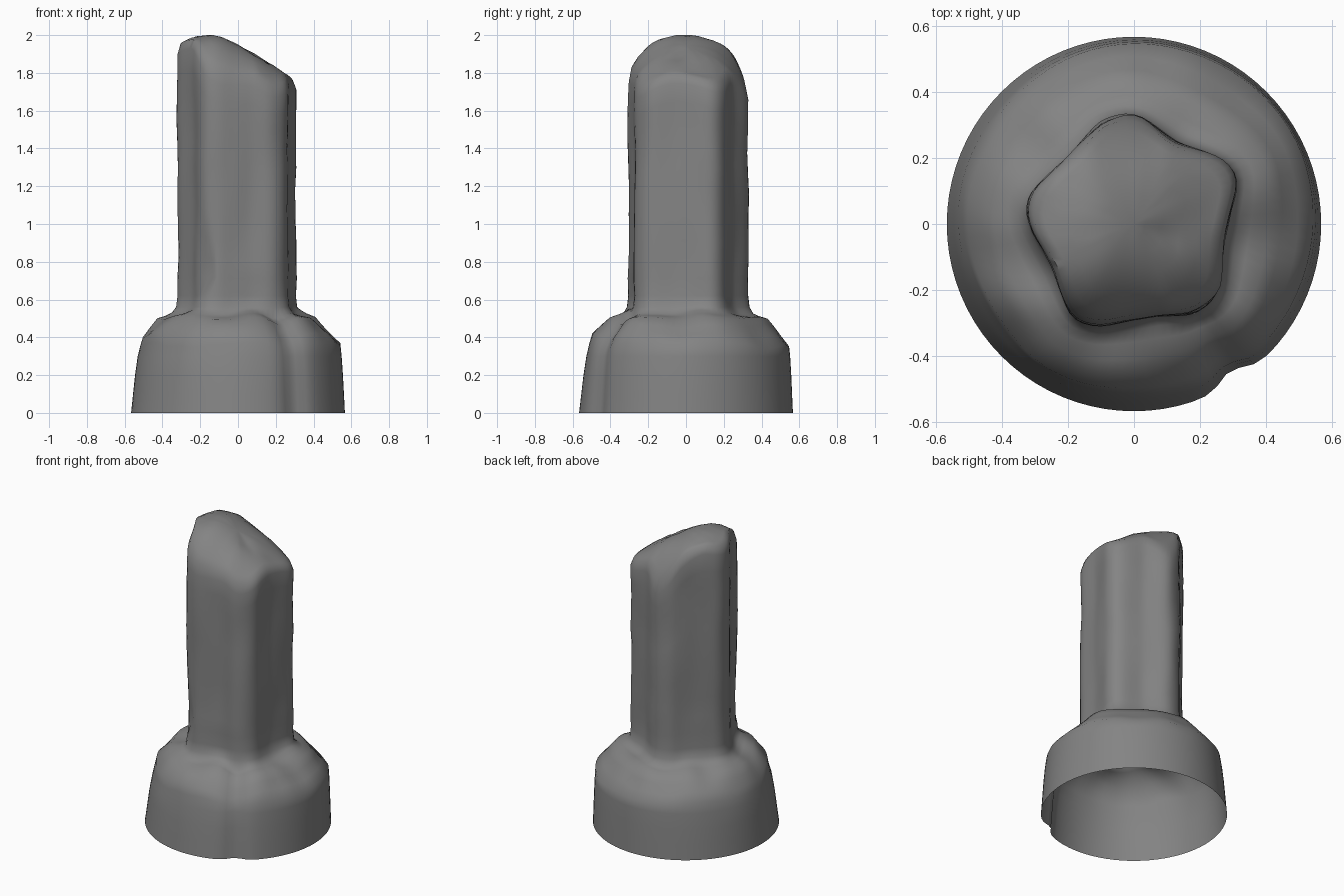
import bpy, bmesh, math
from mathutils import Vector, noise

if "Cube" in bpy.data.objects:
    bpy.data.objects.remove(bpy.data.objects["Cube"])

N = 80
GROOVE = math.radians(303)

# rounded, uneven pentagon cross-section of the column
COLUMN = [(0.31, 0.12), (0.30, 0.165), (0.26, 0.2), (0.13, 0.245), (0.02, 0.325), (-0.03, 0.332),
          (-0.1, 0.31), (-0.2, 0.2), (-0.305, 0.1), (-0.325, 0.04), (-0.31, -0.02),
          (-0.24, -0.14), (-0.2, -0.26), (-0.17, -0.295), (-0.1, -0.308), (0.07, -0.272),
          (0.17, -0.272), (0.23, -0.24), (0.262, -0.19), (0.27, -0.05)]
# height of the slanted top along x
SLANT = [(-0.34, 1.93), (-0.3, 1.965), (-0.24, 2.0), (-0.13, 2.0), (0.1, 1.91), (0.2, 1.83), (0.32, 1.76)]
# base to column: height, blend from base circle to column section
BASE = [(0, 0), (0.1, 0.03), (0.2, 0.06), (0.3, 0.1), (0.36, 0.14), (0.41, 0.25), (0.46, 0.42),
        (0.5, 0.56), (0.515, 0.75), (0.53, 0.88), (0.56, 0.97), (0.62, 1.0)]


def lerp_table(table, x):
    for (a, fa), (b, fb) in zip(table, table[1:]):
        if x <= b:
            return fa + (fb - fa) * max(0, x - a) / (b - a)
    return table[-1][1]


polar = sorted((math.atan2(y, x) % math.tau, math.hypot(x, y)) for x, y in COLUMN)
polar = ([(polar[-1][0] - math.tau, polar[-1][1])] + polar
         + [(polar[0][0] + math.tau, polar[0][1])])


def column_radius(a):
    # straight sides between the outline points
    for (a0, r0), (a1, r1) in zip(polar, polar[1:]):
        if a0 <= a <= a1:
            return r0 * r1 * math.sin(a1 - a0) / (r0 * math.sin(a - a0) + r1 * math.sin(a1 - a))


def base_radius(a):
    # round foot with one groove at the front right
    d = (a - GROOVE) / 0.11
    return 0.566 - 0.035 * math.exp(-d * d)


def top_height(x, y):
    return (lerp_table(SLANT, x) - y * y - 13 * y ** 4
            - 0.03 * math.exp(-((x - 0.1) ** 2 + (y + 0.04) ** 2) / 0.003))


def rough(x, y, z, amount):
    return amount * noise.noise(Vector((x * 6, y * 6, z * 4)))


bm = bmesh.new()
angles = [math.tau * i / N for i in range(N)]
col_r = [column_radius(a) for a in angles]
# soften the corners between neighbouring samples
col_r = [(col_r[i - 1] + 2 * col_r[i] + col_r[(i + 1) % N]) / 4 for i in range(N)]
rings = []

# base and shoulder, steeper towards the back right
for z, t in BASE:
    ring = []
    for a, cr in zip(angles, col_r):
        lean = 1 - 0.55 * math.cos(a - math.radians(45)) if z < 0.38 else 1
        b = t * lean
        r = base_radius(a) * (1 - b) + cr * b
        x, y = r * math.cos(a), r * math.sin(a)
        zz = z
        if 0.35 < z < 0.55:
            g = (a - GROOVE) / 0.16
            zz += rough(x, y, z, 0.025) - 0.03 * math.exp(-g * g)
        ring.append(bm.verts.new((x, y, zz)))
    rings.append(ring)

# column walls, with a crooked lower part on the front left edge
for u in (0.08, 0.16, 0.25, 0.37, 0.5, 0.6, 0.7, 0.8, 0.88, 0.965):
    ring = []
    for a, cr in zip(angles, col_r):
        x, y = cr * math.cos(a), cr * math.sin(a)
        z = 0.62 + u * (top_height(x, y) - 0.62)
        k = 1 + rough(x, y, z, 0.035)
        near = math.exp(-((a - math.radians(238)) / 0.15) ** 2)
        shift = 0.05 * near * max(0, 1 - abs(z - 0.7) / 0.4)
        ring.append(bm.verts.new((x * k + shift, y * k, z)))
    rings.append(ring)

# slanted, domed top
for s in (0.95, 0.85, 0.7, 0.5, 0.3, 0.12):
    ring = []
    for a, cr in zip(angles, col_r):
        x, y = s * cr * math.cos(a), s * cr * math.sin(a)
        ring.append(bm.verts.new((x, y, min(2, top_height(x, y) + rough(x, y, 2, 0.02)))))
    rings.append(ring)

for lo, hi in zip(rings, rings[1:]):
    for i in range(N):
        j = (i + 1) % N
        bm.faces.new((lo[i], lo[j], hi[j], hi[i]))
tip = bm.verts.new((0, 0, top_height(0, 0)))
for i in range(N):
    bm.faces.new((rings[-1][i], rings[-1][(i + 1) % N], tip))

mesh = bpy.data.meshes.new("stone_pillar")
bm.to_mesh(mesh)
bm.free()
stone = bpy.data.materials.new("dark_stone")
stone.diffuse_color = (0.23, 0.23, 0.23, 1)
stone.use_nodes = True
stone.node_tree.nodes["Principled BSDF"].inputs["Base Color"].default_value = stone.diffuse_color
mesh.materials.append(stone)
pillar = bpy.data.objects.new("stone_pillar", mesh)
bpy.context.collection.objects.link(pillar)
bpy.context.view_layer.objects.active = pillar
pillar.select_set(True)
bpy.ops.object.shade_smooth_by_angle(angle=math.radians(60))
